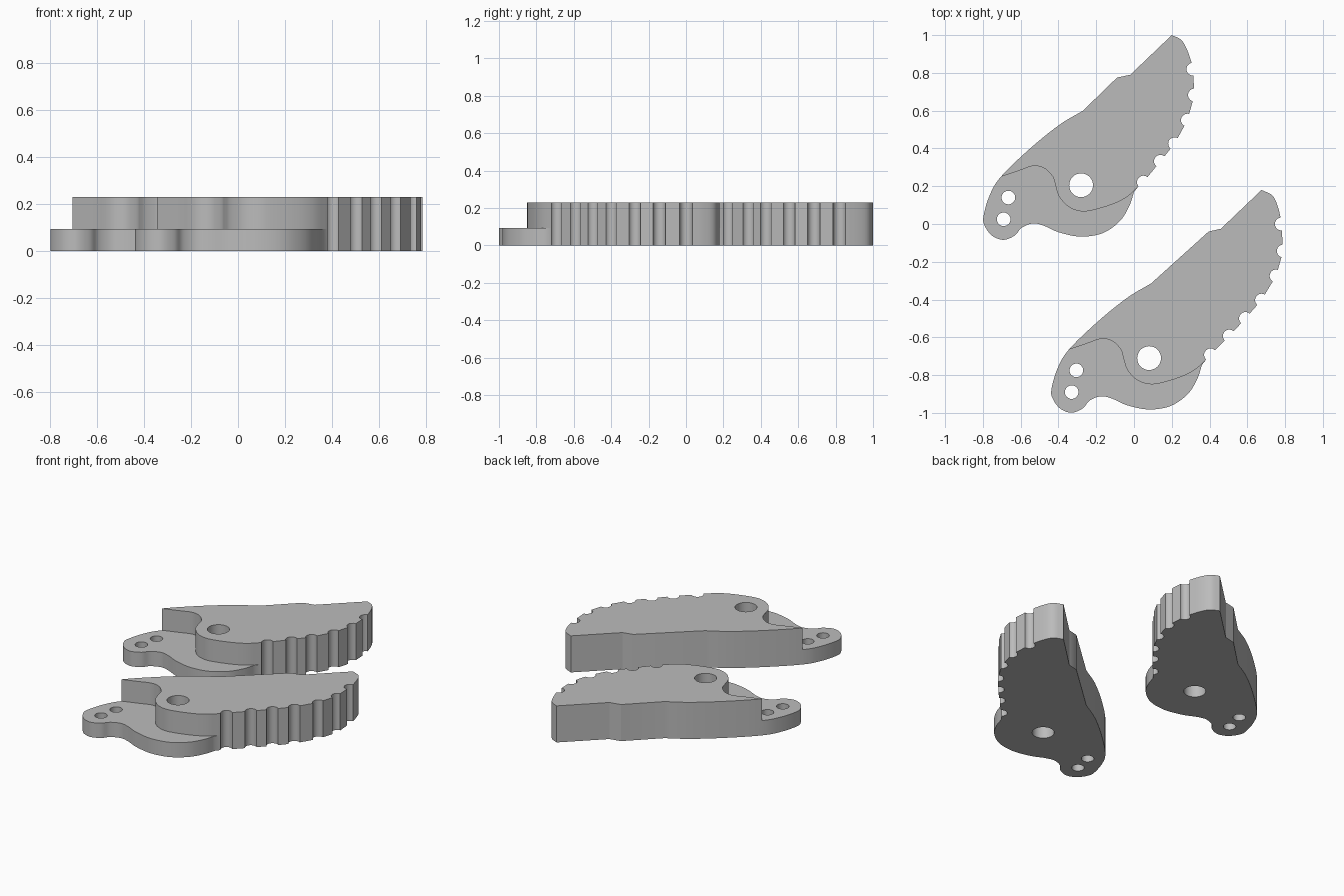
import bpy, bmesh, math
from mathutils import Vector

if "Cube" in bpy.data.objects:
    bpy.data.objects.remove(bpy.data.objects["Cube"], do_unlink=True)

LOW, HIGH = 0.093, 0.23

grey = bpy.data.materials.new("plain grey")
grey.use_nodes = True
colour = (0.5, 0.5, 0.5, 1)
grey.diffuse_color = colour
grey.node_tree.nodes["Principled BSDF"].inputs["Base Color"].default_value = colour


def smooth(points, steps=5):
    """Smooth curve through the points."""
    p = [Vector(q) for q in points]
    p = [2 * p[0] - p[1]] + p + [2 * p[-1] - p[-2]]
    out = []
    for a, b, c, d in zip(p, p[1:], p[2:], p[3:]):
        for i in range(steps):
            t = i / steps
            out.append(0.5 * (2 * b + (c - a) * t + (2 * a - 5 * b + 4 * c - d) * t**2
                              + (3 * b - a - 3 * c + d) * t**3))
    return [tuple(v) for v in out] + [tuple(p[-2])]


def circle(centre, radius, sides=32):
    return [(centre[0] + radius * math.cos(math.tau * i / sides),
             centre[1] + radius * math.sin(math.tau * i / sides)) for i in range(sides)]


def prisms(name, loops, bottom, top):
    """Upright prisms on flat outlines, in one object."""
    bm = bmesh.new()
    for loop in loops:
        face = bm.faces.new([bm.verts.new((x, y, bottom)) for x, y in loop])
        new = bmesh.ops.extrude_face_region(bm, geom=[face])["geom"]
        bmesh.ops.translate(bm, vec=(0, 0, top - bottom),
                            verts=[v for v in new if isinstance(v, bmesh.types.BMVert)])
    bmesh.ops.recalc_face_normals(bm, faces=bm.faces)
    mesh = bpy.data.meshes.new(name)
    bm.to_mesh(mesh)
    bm.free()
    obj = bpy.data.objects.new(name, mesh)
    bpy.context.collection.objects.link(obj)
    return obj


def cut(obj, cutter):
    cutter.hide_render = True
    mod = obj.modifiers.new("cut", "BOOLEAN")
    mod.operation, mod.solver, mod.object = "DIFFERENCE", "EXACT", cutter
    bpy.context.view_layer.objects.active = obj
    bpy.ops.object.modifier_apply(modifier=mod.name)
    bpy.data.objects.remove(cutter, do_unlink=True)


# Back, tail lobe and heel, shared by both arms
body = smooth([(-.27, .6), (-.395, .525), (-.55, .4), (-.705, .25), (-.765, .15),
               (-.797, .04), (-.79, -.01), (-.75, -.063), (-.69, -.084), (-.63, -.06),
               (-.595, -.02), (-.535, .003), (-.475, -.01), (-.395, -.045), (-.28, -.067),
               (-.165, -.048), (-.075, .015), (-.025, .095), (0, .17)])

# Region lowered to the thin level
step = smooth([(-.705, .25), (-.615, .28), (-.535, .307), (-.475, .295), (-.43, .25),
               (-.415, .2), (-.395, .143), (-.345, .09), (-.28, .067), (-.21, .075),
               (-.105, .108), (-.035, .145), (.02, .195)])
step += [(.06, .19), (.1, -.2), (-.9, -.2), (-.9, .22), (-.8, .23)]

holes = [circle((-.28, .205), .063), circle((-.665, .14), .036), circle((-.69, .025), .036)]


def arm(name, tip, notches, bump, offset):
    outline = body + [(.02, .195)] + notches + smooth(tip, 4) + bump
    obj = prisms(name, [outline], 0, HIGH)
    cut(obj, prisms("step_cutter", [step], LOW, 1))
    cut(obj, prisms("hole_cutter", holes + [circle(n, .034, 24) for n in notches], -1, 1))
    obj.data.materials.clear()
    obj.data.materials.append(grey)
    obj.location = (*offset, 0)
    bpy.ops.object.select_all(action="DESELECT")
    obj.select_set(True)
    bpy.context.view_layer.objects.active = obj
    bpy.ops.object.shade_smooth_by_angle(angle=math.radians(30))


# Short arm with six notches
arm("short_toothed_arm",
    [(.303, .86), (.28, .925), (.25, .975), (.2, 1)],
    [(.05, .222), (.14, .332), (.215, .425), (.283, .55), (.32, .683), (.312, .82)],
    [(-.02, .79), (-.09, .775)], (0, 0))

# Long arm with seven notches
arm("long_toothed_arm",
    [(.415, .955), (.4, 1.012), (.372, 1.067), (.315, 1.095)],
    [(.045, .222), (.145, .322), (.23, .415), (.315, .512), (.392, .64), (.43, .772), (.42, .915)],
    [(.1, .89), (.035, .875)], (.36, -.915))
